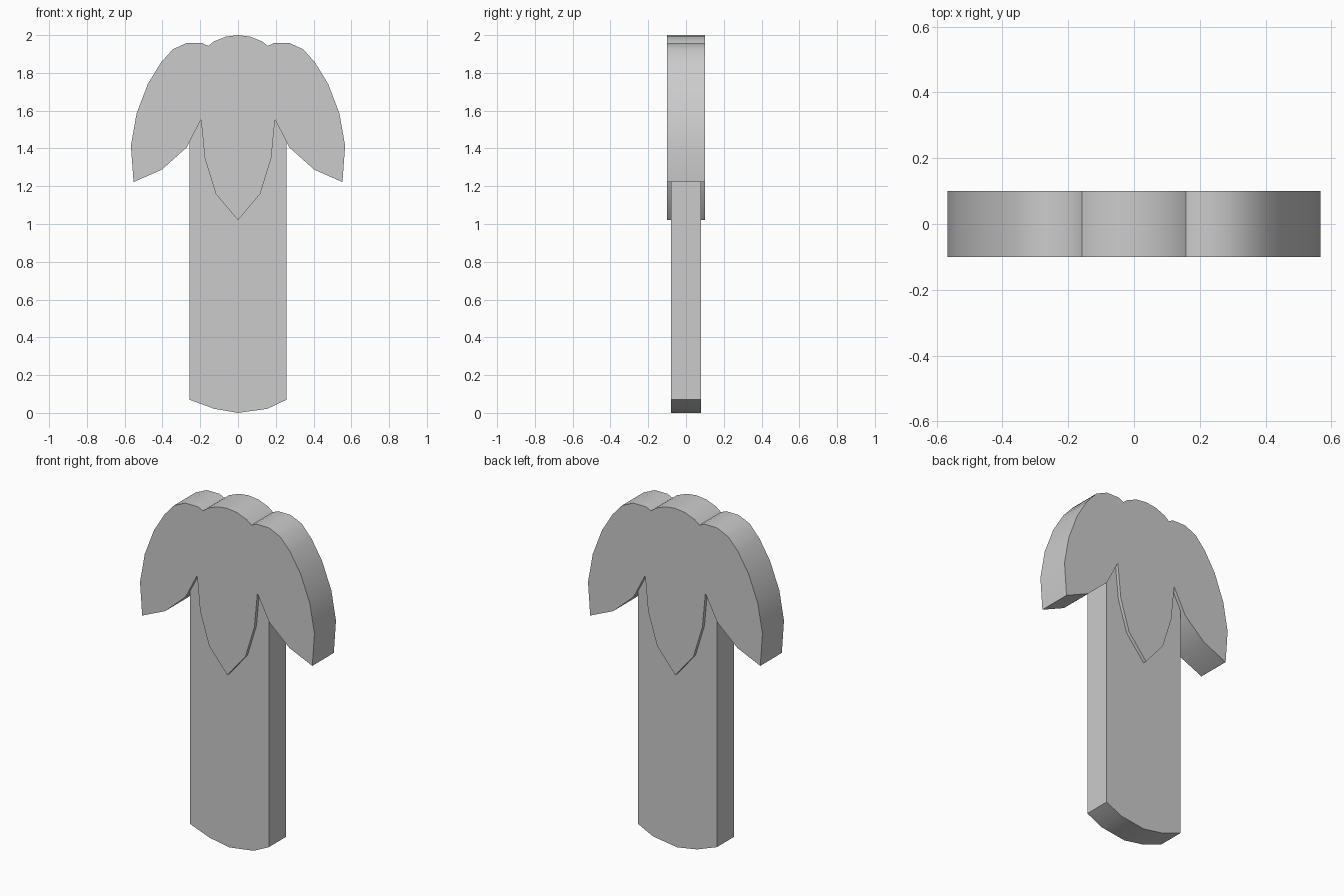
import bpy, bmesh, math

if "Cube" in bpy.data.objects:
    bpy.data.objects.remove(bpy.data.objects["Cube"])

grey = bpy.data.materials.new("light grey")
grey.diffuse_color = (0.6, 0.6, 0.6, 1)
grey.use_nodes = True
grey.node_tree.nodes["Principled BSDF"].inputs["Base Color"].default_value = grey.diffuse_color


def slab(name, outline, half_depth):
    """Extrude an x-z outline evenly to both sides of y = 0."""
    bm = bmesh.new()
    face = bm.faces.new([bm.verts.new((x, -half_depth, z)) for x, z in outline])
    extruded = bmesh.ops.extrude_face_region(bm, geom=[face], use_keep_orig=True)
    moved = [v for v in extruded["geom"] if isinstance(v, bmesh.types.BMVert)]
    bmesh.ops.translate(bm, verts=moved, vec=(0, 2 * half_depth, 0))
    bmesh.ops.recalc_face_normals(bm, faces=bm.faces)
    mesh = bpy.data.meshes.new(name)
    bm.to_mesh(mesh)
    bm.free()
    mesh.materials.append(grey)
    obj = bpy.data.objects.new(name, mesh)
    bpy.context.collection.objects.link(obj)
    bpy.ops.object.select_all(action='DESELECT')
    obj.select_set(True)
    bpy.context.view_layer.objects.active = obj
    bpy.ops.object.shade_smooth_by_angle(angle=math.radians(35))
    return obj


# Stem: flat post with a rounded foot, its top hidden inside the crown
slab("stem", [(-0.257, 1.58), (-0.257, 0.07), (-0.127, 0.022), (0, 0),
              (0.157, 0.022), (0.257, 0.07), (0.257, 1.58)], 0.08)

# Crown: three drooping leaves, right half of the outline from top to bottom tip
half = [(0, 2.0), (0.064, 1.992), (0.127, 1.967), (0.158, 1.943),
        (0.19, 1.958), (0.272, 1.958), (0.345, 1.925), (0.408, 1.855),
        (0.477, 1.742), (0.537, 1.585), (0.567, 1.415), (0.553, 1.222),
        (0.403, 1.288), (0.272, 1.405), (0.196, 1.553), (0.176, 1.348),
        (0.118, 1.16), (0, 1.02)]
mirrored = [(-x, z) for x, z in reversed(half[1:-1])]
slab("crown", half + mirrored, 0.10)
